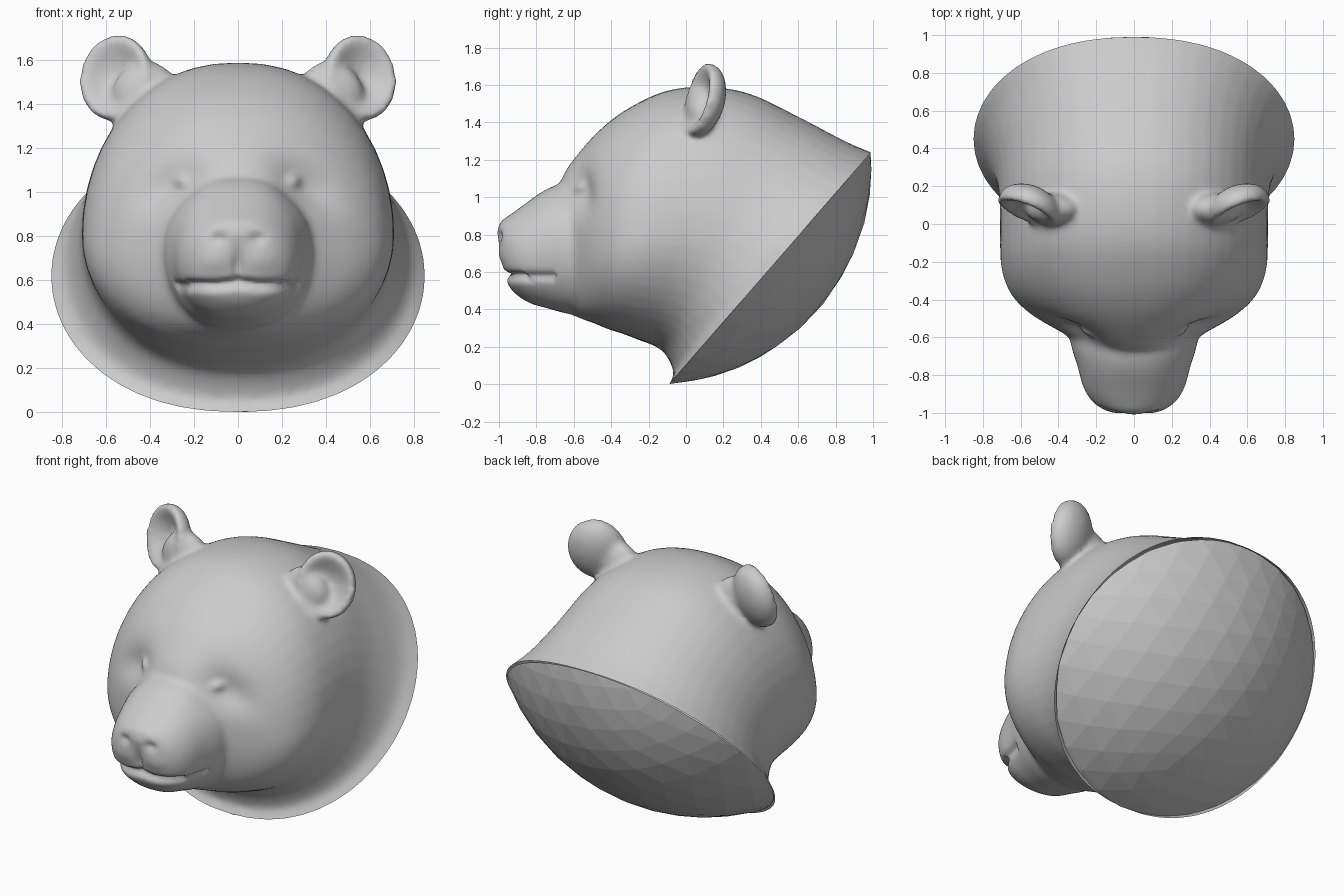
import bpy, bmesh, math
from mathutils import Vector, Matrix

if "Cube" in bpy.data.objects:
    bpy.data.objects.remove(bpy.data.objects["Cube"])

# Rim plane of the neck (side-view chord from throat to nape)
LOW, HIGH = Vector((0, -0.09, 0.0)), Vector((0, 0.99, 1.24))
MID = (LOW + HIGH) / 2
NORMAL = Vector((0, HIGH.z - LOW.z, -(HIGH.y - LOW.y))).normalized()


def loft(bm, sections, power=0.85, n=48, steps=5):
    """Closed loft; section = top y, top z, bottom y, bottom z, half width, widest height."""
    smooth = []
    for i in range(len(sections) - 1):
        q = [sections[max(0, min(len(sections) - 1, i + k))] for k in (-1, 0, 1, 2)]
        for s in range(steps):
            t = s / steps
            smooth.append([b + 0.5 * t * (c - a + t * (2 * a - 5 * b + 4 * c - d
                           + t * (3 * (b - c) + d - a))) for a, b, c, d in zip(*q)])
    smooth.append(sections[-1])
    rings = []
    for ty, tz, by, bz, w, f in smooth:
        ring = []
        for k in range(n):
            a = 2 * math.pi * k / n
            c, s = math.cos(a), math.sin(a)
            v = f + (1 - f if c > 0 else f) * c
            x = math.copysign(w * abs(s) ** power, s)
            ring.append(bm.verts.new((x, by + (ty - by) * v, bz + (tz - bz) * v)))
        rings.append(ring)
    faces = [bm.faces.new((a[k], a[(k + 1) % n], b[(k + 1) % n], b[k]))
             for a, b in zip(rings, rings[1:]) for k in range(n)]
    faces += [bm.faces.new(rings[0]), bm.faces.new(rings[-1])]
    bmesh.ops.recalc_face_normals(bm, faces=faces)


def make_object(name, bm):
    mesh = bpy.data.meshes.new(name)
    bm.to_mesh(mesh)
    bm.free()
    ob = bpy.data.objects.new(name, mesh)
    bpy.context.collection.objects.link(ob)
    return ob


bm = bmesh.new()
# Skull and flared neck, running past the rim plane so it can be cut clean
loft(bm, [
    (1.12, 1.19, -0.14, -0.11, 0.93, 0.50),
    (0.99, 1.24, -0.09, 0.00, 0.85, 0.50),
    (0.85, 1.30, -0.065, 0.06, 0.78, 0.50),
    (0.62, 1.42, -0.11, 0.16, 0.725, 0.48),
    (0.35, 1.55, -0.17, 0.205, 0.71, 0.45),
    (0.12, 1.59, -0.25, 0.235, 0.71, 0.42),
    (-0.10, 1.57, -0.34, 0.27, 0.70, 0.40),
    (-0.30, 1.48, -0.42, 0.295, 0.65, 0.40),
    (-0.45, 1.37, -0.49, 0.325, 0.55, 0.40),
    (-0.57, 1.24, -0.56, 0.35, 0.40, 0.42),
    (-0.66, 1.11, -0.63, 0.39, 0.25, 0.45),
    (-0.70, 0.95, -0.68, 0.50, 0.10, 0.50)], power=0.9)
# Muzzle
loft(bm, [
    (-0.45, 1.10, -0.45, 0.37, 0.36, 0.5),
    (-0.65, 1.075, -0.62, 0.375, 0.335, 0.5),
    (-0.76, 1.035, -0.74, 0.405, 0.30, 0.5),
    (-0.88, 0.95, -0.84, 0.435, 0.27, 0.5),
    (-0.95, 0.90, -0.92, 0.49, 0.225, 0.5),
    (-0.995, 0.865, -0.96, 0.55, 0.16, 0.5),
    (-1.01, 0.81, -0.98, 0.64, 0.08, 0.5)])

# Cupped ears with a thick root
for side in (-1, 1):
    ear = bmesh.ops.create_uvsphere(bm, u_segments=40, v_segments=24, radius=1)["verts"]
    for v in ear:
        if v.co.y < 0:
            d = -v.co.y
            v.co.y = -1.7 * d + 2.0 * d * d
    place = (Matrix.Translation((side * 0.555, 0.09, 1.52))
             @ Matrix.Rotation(side * math.radians(22), 4, "Z")
             @ Matrix.Rotation(math.radians(-14), 4, "X")
             @ Matrix.Diagonal((0.172, 0.11, 0.20, 1)))
    bmesh.ops.transform(bm, matrix=place, verts=ear)
    bmesh.ops.create_uvsphere(bm, u_segments=24, v_segments=16, radius=1, matrix=(
        Matrix.Translation((side * 0.43, 0.08, 1.46)) @ Matrix.Rotation(side * 0.6, 4, "Y")
        @ Matrix.Diagonal((0.15, 0.085, 0.13, 1))))

# Fuse everything into one smooth skin
head = make_object("bear_head", bm)
bpy.context.view_layer.objects.active = head
head.select_set(True)
remesh = head.modifiers.new("fuse", "REMESH")
remesh.mode = "VOXEL"
remesh.voxel_size = 0.016
relax = head.modifiers.new("relax", "SMOOTH")
relax.factor, relax.iterations = 0.5, 14
for m in ("fuse", "relax"):
    bpy.ops.object.modifier_apply(modifier=m)


def blob(u, v, su, sv):
    return math.exp(-(u / su) ** 2 - (v / sv) ** 2)


# Sculpt eye sockets, nose pad and mouth, then cut at the rim
bm = bmesh.new()
bm.from_mesh(head.data)
bm.normal_update()
ca, sa = math.cos(-0.62), math.sin(-0.62)
moves = []
for v in bm.verts:
    x, y, z = abs(v.co.x), v.co.y, v.co.z
    if y > -0.35:
        continue
    dx, dz = x - 0.32, z - 1.04
    u, w = dx * ca + dz * sa, -dx * sa + dz * ca
    h = -0.045 * blob(u, w, 0.15, 0.085) + 0.022 * blob(x - 0.27, z - 1.06, 0.035, 0.03)
    if y < -0.7:
        h -= 0.035 * math.exp(-((z - 0.575 - 0.15 * max(0, 0.1 - x)) / 0.022) ** 2) \
            * (1 if x < 0.24 else 0.5)
    if y < -0.85:
        h -= 0.025 * blob(x, z - 0.66, 0.02, 0.07)
        h -= 0.02 * blob(x - 0.09, z - 0.79, 0.035, 0.025)
        h += 0.012 * blob(x - 0.1, z - 0.69, 0.07, 0.05)
    moves.append((v, v.normal * h))
for v, offset in moves:
    v.co += offset
bmesh.ops.bisect_plane(bm, geom=bm.verts[:] + bm.edges[:] + bm.faces[:],
                       plane_co=MID, plane_no=NORMAL, clear_outer=True)
bm.to_mesh(head.data)
bm.free()
head.data.shade_smooth()

# Faceted domed base closing the neck
half, depth = (HIGH - LOW).length / 2, 0.34
radius = (half ** 2 + depth ** 2) / (2 * depth)
bm = bmesh.new()
bmesh.ops.create_icosphere(bm, subdivisions=4, radius=radius, matrix=(
    Matrix.Translation(MID - NORMAL * (radius - depth)) @ Matrix.Rotation(0.4, 4, "X")))
bmesh.ops.bisect_plane(bm, geom=bm.verts[:] + bm.edges[:] + bm.faces[:],
                       plane_co=MID, plane_no=NORMAL, clear_inner=True)
bmesh.ops.scale(bm, vec=(0.85 / half, 1, 1), verts=bm.verts)
make_object("neck_base", bm)
